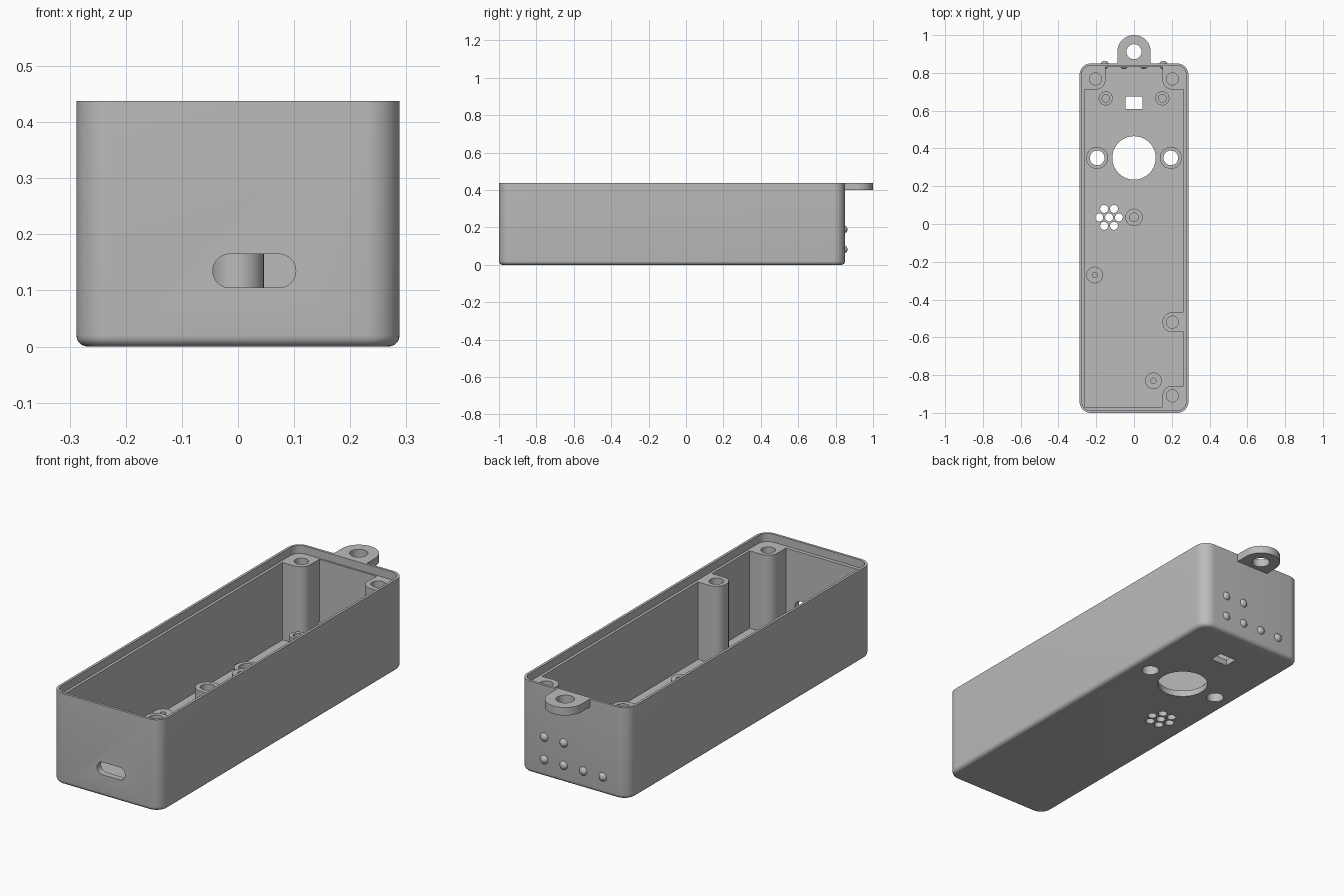
import bpy, bmesh, math
from mathutils import Matrix

if "Cube" in bpy.data.objects:
    bpy.data.objects.remove(bpy.data.objects["Cube"], do_unlink=True)

grey = bpy.data.materials.new("plain_grey")
grey.use_nodes = True
grey.diffuse_color = (0.5, 0.5, 0.5, 1)
grey.node_tree.nodes["Principled BSDF"].inputs["Base Color"].default_value = (0.5, 0.5, 0.5, 1)


def add_object(name, bm):
    bmesh.ops.recalc_face_normals(bm, faces=bm.faces[:])
    mesh = bpy.data.meshes.new(name)
    bm.to_mesh(mesh)
    bm.free()
    mesh.materials.append(grey)
    ob = bpy.data.objects.new(name, mesh)
    bpy.context.collection.objects.link(ob)
    return ob


def prism(name, x0, x1, y0, y1, z0, z1, r=0, fillet=0, seg=10):
    """Upright block with rounded corners and an optional bottom fillet."""
    pts = []
    corners = [(x1 - r, y1 - r), (x0 + r, y1 - r), (x0 + r, y0 + r), (x1 - r, y0 + r)]
    for i, (cx, cy) in enumerate(corners):
        for k in range(seg + 1 if r else 1):
            a = math.pi / 2 * (i + k / seg)
            pts.append((cx + r * math.cos(a), cy + r * math.sin(a), z0))
    bm = bmesh.new()
    verts = [bm.verts.new(p) for p in pts]
    base = bm.faces.new(verts)
    bmesh.ops.remove_doubles(bm, verts=bm.verts[:], dist=1e-5)
    base = bm.faces[:][0]
    top = bmesh.ops.extrude_face_region(bm, geom=[base], use_keep_orig=True)["geom"]
    moved = [v for v in top if isinstance(v, bmesh.types.BMVert)]
    bmesh.ops.translate(bm, verts=moved, vec=(0, 0, z1 - z0))
    if fillet:
        low = [e for e in bm.edges if all(abs(v.co.z - z0) < 1e-6 for v in e.verts)]
        bmesh.ops.bevel(bm, geom=low, offset=fillet, segments=5, profile=0.5, affect='EDGES')
    return add_object(name, bm)


def cylinder(name, x, y, r, z0, z1):
    return prism(name, x - r, x + r, y - r, y + r, z0, z1, r)


def subtract(target, cutters):
    """Cut each helper out of the target, then discard the helper."""
    for cutter in cutters:
        cutter.hide_render = True
        mod = target.modifiers.new("cut", 'BOOLEAN')
        mod.operation = 'DIFFERENCE'
        mod.solver = 'EXACT'
        mod.object = cutter
        bpy.context.view_layer.update()
        graph = bpy.context.evaluated_depsgraph_get()
        mesh = bpy.data.meshes.new_from_object(target.evaluated_get(graph))
        target.modifiers.clear()
        target.data = mesh
        bpy.data.objects.remove(cutter, do_unlink=True)


WALL_X, FLOOR, LEDGE, RIM = 0.263, 0.03, 0.4, 0.438

# Outer shell
case = prism("case_body", -0.288, 0.288, -1, 0.85, 0, RIM, 0.06, 0.02)

# Cavity volume, with screw posts and floor bosses left standing
cavity = prism("cavity", -WALL_X, WALL_X, -0.97, 0.83, FLOOR, 0.42)
posts = [
    prism("post", 0.151, 0.4, 0.712, 0.95, 0, 0.5, 0.05),
    prism("post", -0.4, -0.151, 0.712, 0.95, 0, 0.5, 0.05),
    prism("post", 0.151, 0.4, -0.573, -0.467, 0, 0.5, 0.05),
    prism("post", 0.151, 0.4, -1.1, -0.857, 0, 0.5, 0.05),
]
# Bosses: x, y, outer radius, hole radius, top, hole bottom
bosses = [
    (-0.15, 0.665, 0.037, 0.02, 0.1, 0.035),
    (0.15, 0.665, 0.037, 0.02, 0.1, 0.035),
    (-0.195, 0.35, 0.058, 0.039, 0.055, -0.1),
    (0.195, 0.35, 0.058, 0.039, 0.055, -0.1),
    (0, 0.035, 0.046, 0.023, 0.2, 0.08),
    (-0.208, -0.27, 0.044, 0.013, 0.07, 0.035),
    (0.103, -0.83, 0.044, 0.014, 0.07, 0.035),
]
posts += [cylinder("boss", x, y, r, 0, top) for x, y, r, hole, top, low in bosses]
subtract(cavity, posts)

# Hollow the shell and cut the lid ledge
subtract(case, [
    cavity,
    prism("lid_recess", -0.276, 0.276, -0.988, 0.838, LEDGE, 0.6, 0.048),
])

# Screw holes in posts and bosses
holes = [cylinder("boss_hole", x, y, hole, low, top + 0.1) for x, y, r, hole, top, low in bosses]
for x, y in [(-0.203, 0.768), (0.203, 0.768), (0.203, -0.52), (0.203, -0.91)]:
    holes.append(cylinder("screw_hole", x, y, 0.032, 0.2, 0.6))

# Floor openings: sensor window, large round opening and speaker grille
holes.append(prism("window", -0.045, 0.045, 0.61, 0.675, -0.1, 0.1))
holes.append(cylinder("round_opening", 0, 0.35, 0.115, -0.1, 0.1))
holes.append(cylinder("grille_hole", -0.132, 0.035, 0.021, -0.1, 0.1))
for i in range(6):
    a = math.pi / 3 * i
    holes.append(cylinder("grille_hole", -0.132 + 0.052 * math.cos(a),
                          0.035 + 0.052 * math.sin(a), 0.021, -0.1, 0.1))

# Connector slot through the front wall
slot = prism("connector_slot", -0.045, 0.103, 0.105, 0.165, 0.93, 1.1, 0.03)
slot.data.transform(Matrix.Rotation(math.pi / 2, 4, 'X'))
holes.append(slot)
subtract(case, holes)

# Hanging tab on the back
tab = prism("hanging_tab", -0.088, 0.088, 0.7, 1, LEDGE, RIM, 0.088, seg=14)
subtract(tab, [
    prism("tab_trim", -0.2, 0.2, 0.5, 0.84, 0.3, 0.6),
    cylinder("tab_hole", 0, 0.912, 0.04, 0.3, 0.6),
])

# Raised dots on the back wall
parts = [case, tab]
for x, z in [(0.155, 0.19), (0.052, 0.19), (0.155, 0.083), (0.052, 0.083),
             (-0.052, 0.083), (-0.155, 0.083)]:
    bm = bmesh.new()
    bmesh.ops.create_uvsphere(bm, u_segments=20, v_segments=12, radius=0.022,
                              matrix=Matrix.Translation((x, 0.842, z)))
    parts.append(add_object("raised_dot", bm))

# Smooth curved walls, keep crisp edges
bpy.ops.object.select_all(action='DESELECT')
for ob in parts:
    ob.select_set(True)
bpy.context.view_layer.objects.active = case
bpy.ops.object.shade_smooth_by_angle(angle=math.radians(30))
